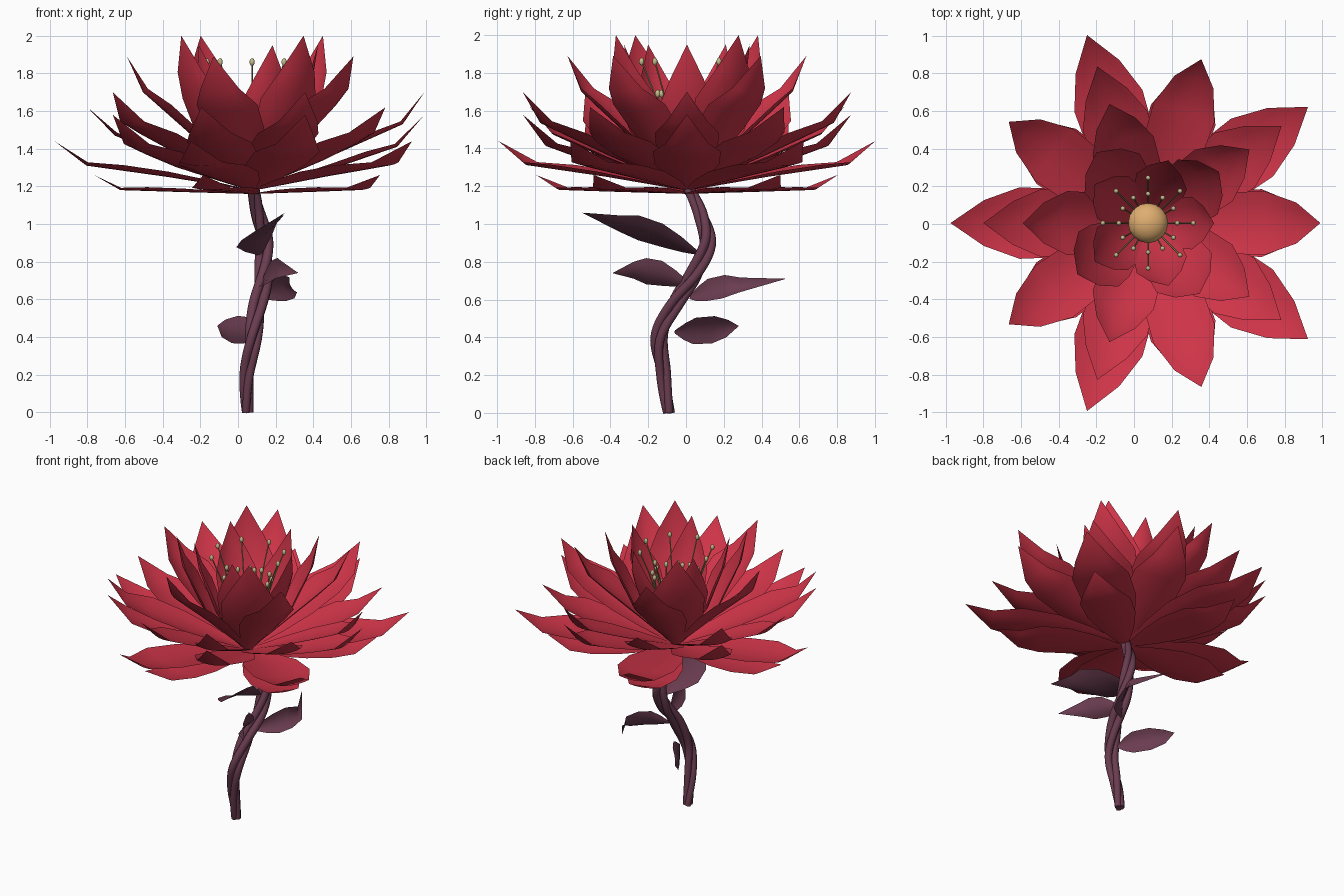
import bpy, bmesh, math
from mathutils import Vector, Matrix

cube = bpy.data.objects.get("Cube")
if cube:
    bpy.data.objects.remove(cube)


def material(name, rgb):
    m = bpy.data.materials.new(name)
    m.use_nodes = True
    m.diffuse_color = (*rgb, 1)
    bsdf = next(n for n in m.node_tree.nodes if n.type == 'BSDF_PRINCIPLED')
    bsdf.inputs["Base Color"].default_value = (*rgb, 1)
    return m


RED = material("petal red", (0.62, 0.035, 0.065))
PLUM = material("stem plum", (0.145, 0.046, 0.08))
GOLD = material("centre gold", (0.74, 0.42, 0.16))
CREAM = material("anther cream", (0.55, 0.5, 0.26))
OLIVE = material("filament olive", (0.38, 0.32, 0.13))

CENTRE = Vector((0.075, 0.005, 0))
WIDTHS = (0.12, 0.62, 0.95, 1.0, 0.64, 0)


def finish(bm, name, mat):
    bmesh.ops.remove_doubles(bm, verts=bm.verts[:], dist=0.0005)
    mesh = bpy.data.meshes.new(name)
    bm.to_mesh(mesh)
    bm.free()
    mesh.materials.append(mat)
    mesh.polygons.foreach_set("use_smooth", [True] * len(mesh.polygons))
    ob = bpy.data.objects.new(name, mesh)
    bpy.context.collection.objects.link(ob)


def blade(bm, spine, cross, half_width, cup, columns=6):
    """Pointed, cupped sheet that follows a spine."""
    cross = cross.normalized()
    rows = []
    for i, (p, w) in enumerate(zip(spine, WIDTHS)):
        along = spine[min(i + 1, len(spine) - 1)] - spine[max(i - 1, 0)]
        normal = along.cross(cross).normalized()
        row = []
        for c in range(columns + 1):
            u = 2 * c / columns - 1
            row.append(bm.verts.new(p + cross * (u * w * half_width) + normal * (cup * w * u * u)))
        rows.append(row)
    for a, b in zip(rows, rows[1:]):
        for c in range(columns):
            bm.faces.new((a[c], a[c + 1], b[c + 1], b[c]))


def full_spine(base, mid, bend, tip):
    return [base, base.lerp(mid, 0.5), mid, mid.lerp(bend, 0.55), bend, tip]


# Petal rings: name, count, first angle, base, mid, bend, tip (radius, height), half width, cup
RINGS = [
    ("lowest_petals", 5, 36, (0.02, 1.16), (0.38, 1.17), (0.70, 1.18), (0.84, 1.26), 0.17, 0.02),
    ("widest_petals", 5, 36, (0.02, 1.18), (0.45, 1.25), (0.88, 1.31), (1.05, 1.44), 0.19, 0.03),
    ("low_gap_petals", 5, 0, (0.02, 1.18), (0.42, 1.29), (0.77, 1.41), (0.915, 1.58), 0.18, 0.03),
    ("high_gap_petals", 5, 0, (0.02, 1.19), (0.42, 1.36), (0.80, 1.53), (0.915, 1.70), 0.17, 0.03),
    ("middle_petals", 5, 36, (0.02, 1.19), (0.40, 1.33), (0.73, 1.47), (0.875, 1.62), 0.18, 0.03),
    ("upper_petals", 5, 36, (0.02, 1.19), (0.32, 1.47), (0.58, 1.70), (0.665, 1.89), 0.17, 0.05),
    ("tall_petals", 4, 36, (0.03, 1.19), (0.28, 1.47), (0.43, 1.80), (0.465, 2.0), 0.18, 0.04),
    ("heart_petals", 5, 0, (0.03, 1.20), (0.21, 1.46), (0.32, 1.76), (0.35, 1.95), 0.14, 0.04),
]
for name, count, start, *profile, width, cup in RINGS:
    bm = bmesh.new()
    for k in range(count):
        turn = Matrix.Rotation(math.radians(start + 360 * k / count), 3, 'Z')
        spine = [CENTRE + turn @ Vector((r, 0, z)) for r, z in profile]
        blade(bm, full_spine(*spine), turn @ Vector((0, 1, 0)), width, cup)
    finish(bm, name, RED)


def ball(bm, centre, radius, segments, squash):
    mat = Matrix.Translation(centre) @ Matrix.Diagonal((1, 1, squash, 1))
    bmesh.ops.create_uvsphere(bm, u_segments=segments, v_segments=segments // 2 + 1,
                              radius=radius, matrix=mat)


def tube(name, paths, radius, mat, tapers):
    """Round tubes along paths, joined as one mesh."""
    cu = bpy.data.curves.new(name, 'CURVE')
    cu.dimensions = '3D'
    cu.bevel_depth = radius
    cu.bevel_resolution = 2
    cu.use_fill_caps = True
    for path in paths:
        s = cu.splines.new('POLY')
        s.points.add(len(path) - 1)
        for point, p, taper in zip(s.points, path, tapers):
            point.co = (*p, 1)
            point.radius = taper
        s.use_smooth = True
    ob = bpy.data.objects.new(name, cu)
    bpy.context.collection.objects.link(ob)
    cu.materials.append(mat)
    bpy.ops.object.select_all(action='DESELECT')
    ob.select_set(True)
    bpy.context.view_layer.objects.active = ob
    bpy.ops.object.convert(target='MESH')


# Golden centre
bm = bmesh.new()
ball(bm, CENTRE + Vector((0, 0, 1.45)), 0.108, 16, 0.75)
finish(bm, "flower_centre", GOLD)

# Stamens: two rings of filaments with anthers
anthers = bmesh.new()
filaments = []
for count, radius, height in ((8, 0.24, 1.86), (12, 0.155, 1.69)):
    for k in range(count):
        a = 2 * math.pi * k / count
        out = Vector((math.cos(a), math.sin(a), 0))
        top = CENTRE + out * radius + Vector((0, 0, height))
        filaments.append([CENTRE + out * 0.09 + Vector((0, 0, 1.42)),
                          CENTRE + out * (radius * 0.6 + 0.04) + Vector((0, 0, height - 0.14)),
                          top])
        ball(anthers, top, 0.014, 8, 1.5)
finish(anthers, "anthers", CREAM)
tube("filaments", filaments, 0.004, OLIVE, (1, 1, 1))

# Stem: three strands twisting round a curved centre line
STEM = [Vector(p) for p in (
    (0.048, -0.09, 0), (0.05, -0.12, 0.2), (0.08, -0.14, 0.4), (0.11, -0.06, 0.58),
    (0.135, 0.05, 0.74), (0.14, 0.11, 0.9), (0.11, 0.08, 1.05), (0.08, 0.01, 1.19))]


def stem_point(t):
    f = t * (len(STEM) - 1)
    i = min(int(f), len(STEM) - 2)
    f -= i
    a, b, c, d = (STEM[max(0, min(j, len(STEM) - 1))] for j in range(i - 1, i + 3))
    return 0.5 * (2 * b + (c - a) * f + (2 * a - 5 * b + 4 * c - d) * f ** 2
                  + (3 * b - a - 3 * c + d) * f ** 3)


STEPS = 40
strands = []
for k in range(3):
    path = []
    for i in range(STEPS + 1):
        t = i / STEPS
        a = 2 * math.pi * (k / 3 + 1.3 * t)
        spread = 0.012 + 0.017 * math.sin(math.pi * t)
        path.append(stem_point(t) + spread * Vector((math.cos(a), math.sin(a), 0)))
    strands.append(path)
tube("stem", strands, 0.025, PLUM,
     [0.85 + 0.2 * math.sin(math.pi * i / STEPS) for i in range(STEPS + 1)])

# Leaves: base, mid, bend, tip, cross direction, half width
LEAVES = [
    ("top_front_leaf", (0.12, 0.07, 0.84), (0.11, -0.13, 0.92), (0.17, -0.36, 0.99),
     (0.25, -0.55, 1.06), (0.85, 0, 0.5), 0.13),
    ("lower_front_leaf", (0.12, 0.02, 0.68), (0.17, -0.12, 0.73), (0.23, -0.27, 0.75),
     (0.32, -0.39, 0.74), (0.35, 0, 0.85), 0.075),
    ("upper_back_leaf", (0.12, 0.02, 0.61), (0.21, 0.12, 0.64), (0.28, 0.28, 0.67),
     (0.14, 0.53, 0.71), (-0.4, 0.1, 0.8), 0.07),
    ("lower_back_leaf", (0.09, -0.06, 0.43), (0.03, 0.03, 0.44), (-0.09, 0.21, 0.45),
     (-0.11, 0.28, 0.46), (0.2, 0.1, 0.9), 0.075),
]
for name, *points, cross, width in LEAVES:
    bm = bmesh.new()
    blade(bm, full_spine(*map(Vector, points)), Vector(cross), width, 0.025)
    finish(bm, name, PLUM)
